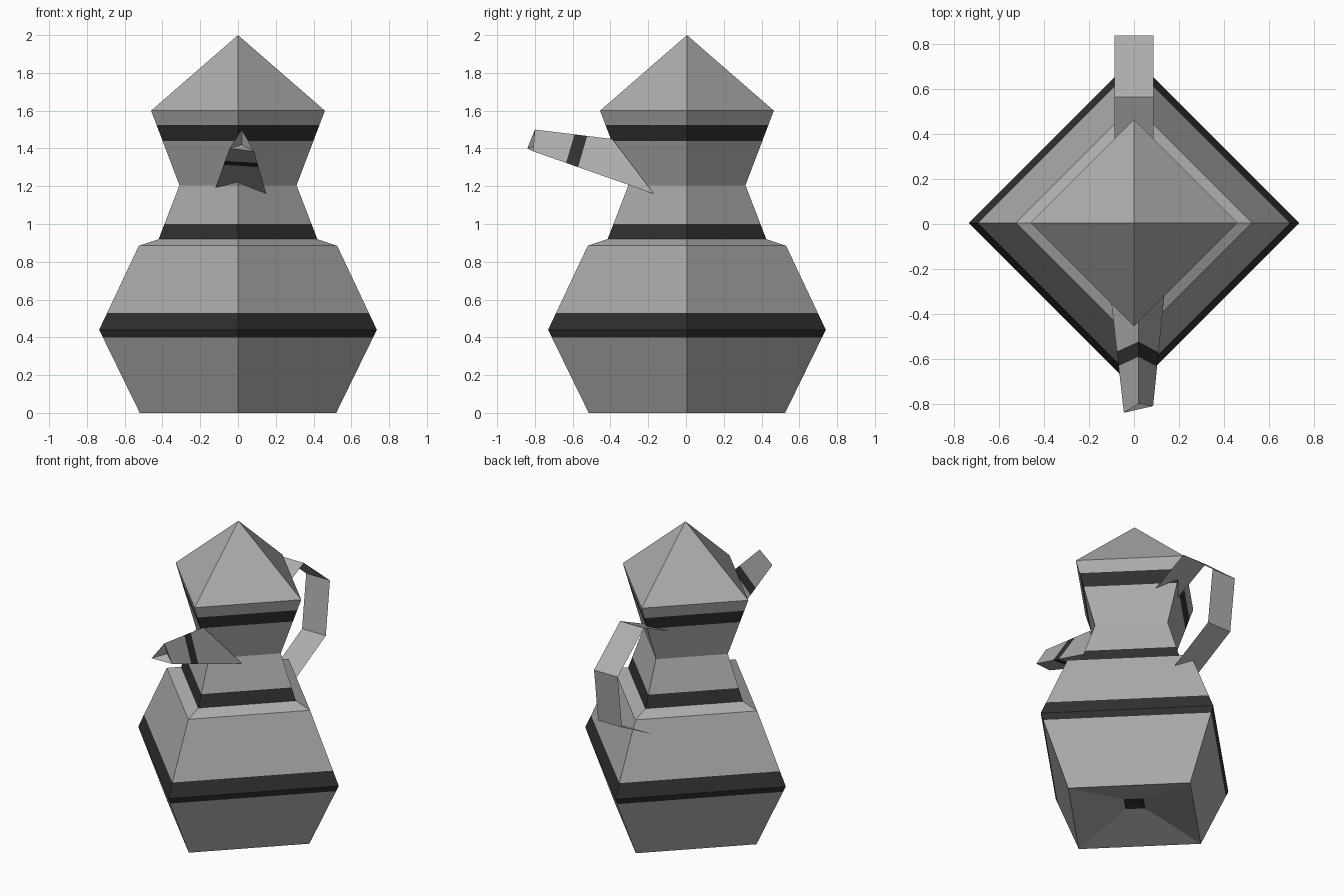
import bpy, bmesh
from mathutils import Vector

if "Cube" in bpy.data.objects:
    bpy.data.objects.remove(bpy.data.objects["Cube"])


def material(name, value):
    m = bpy.data.materials.new(name)
    m.diffuse_color = (value, value, value, 1)
    m.use_nodes = True
    m.node_tree.nodes["Principled BSDF"].inputs["Base Color"].default_value = m.diffuse_color
    return m


GREY = material("light grey", 0.42)
DARK = material("dark grey", 0.03)


def finish(name, bm):
    me = bpy.data.meshes.new(name)
    bm.to_mesh(me)
    bm.free()
    me.materials.append(GREY)
    me.materials.append(DARK)
    ob = bpy.data.objects.new(name, me)
    bpy.context.collection.objects.link(ob)
    return ob


def cut(bm, co, no):
    bmesh.ops.bisect_plane(bm, geom=bm.verts[:] + bm.edges[:] + bm.faces[:],
                           plane_co=co, plane_no=no)


def loft(bm, rings, closed=True):
    # join successive rings of points; a one-point ring makes a fan
    vs = [[bm.verts.new(p) for p in r] for r in rings]
    n = max(len(r) for r in rings)
    for a, b in zip(vs, vs[1:]):
        for i in range(n if closed else n - 1):
            j = (i + 1) % n
            quad = [a[i % len(a)], a[j % len(a)], b[j % len(b)], b[i % len(b)]]
            bm.faces.new(list(dict.fromkeys(quad)))


# Body: four-sided turned profile with a hollowed underside and three dark bands
profile = [(0, 0.10), (0.085, 0.084), (0.52, 0), (0.735, 0.44), (0.525, 0.885),
           (0.42, 0.92), (0.31, 1.205), (0.46, 1.60), (0, 2.0)]
bands = [(0.40, 0.53), (0.92, 1.0), (1.44, 1.523)]
bm = bmesh.new()
loft(bm, [[(r, 0, z), (0, r, z), (-r, 0, z), (0, -r, z)] if r else [(0, 0, z)]
          for r, z in profile])
for lo, hi in bands:
    cut(bm, (0, 0, lo), (0, 0, 1))
    cut(bm, (0, 0, hi), (0, 0, 1))
bmesh.ops.recalc_face_normals(bm, faces=bm.faces)
for f in bm.faces:
    c = f.calc_center_median()
    banded = any(lo < c.z < hi for lo, hi in bands)
    spot = c.z < 0.2 and c.xy.length < 0.07
    f.material_index = int(banded or spot)
body = finish("pot_body", bm)
body.location.y = 0.005

# Spout: tapered triangular tube with a dented mouth and one dark band
root = [(0.02, -0.39, 1.45), (-0.12, -0.18, 1.19), (0.15, -0.17, 1.16)]
tip = [(0.02, -0.80, 1.50), (-0.045, -0.84, 1.40), (0.085, -0.81, 1.385)]
bm = bmesh.new()
loft(bm, [root, tip, [(0.02, -0.77, 1.42)]])
axis = Vector((0, -0.96, 0.28))
marks = [Vector((0.02, y, 1.47)) for y in (-0.522, -0.592)]
for m in marks:
    cut(bm, m, axis)
bmesh.ops.recalc_face_normals(bm, faces=bm.faces)
for f in bm.faces:
    d = f.calc_center_median().dot(axis)
    f.material_index = int(marks[0].dot(axis) < d < marks[1].dot(axis))
finish("spout", bm)

# Handle: bent flat ribbon at the back
path = [(0.25, 1.387), (0.565, 1.53), (0.838, 1.31), (0.795, 0.96), (0.40, 0.755)]
bm = bmesh.new()
loft(bm, [[(-0.087, y, z), (0.087, y, z)] for y, z in path], closed=False)
bmesh.ops.recalc_face_normals(bm, faces=bm.faces)
finish("handle", bm)
